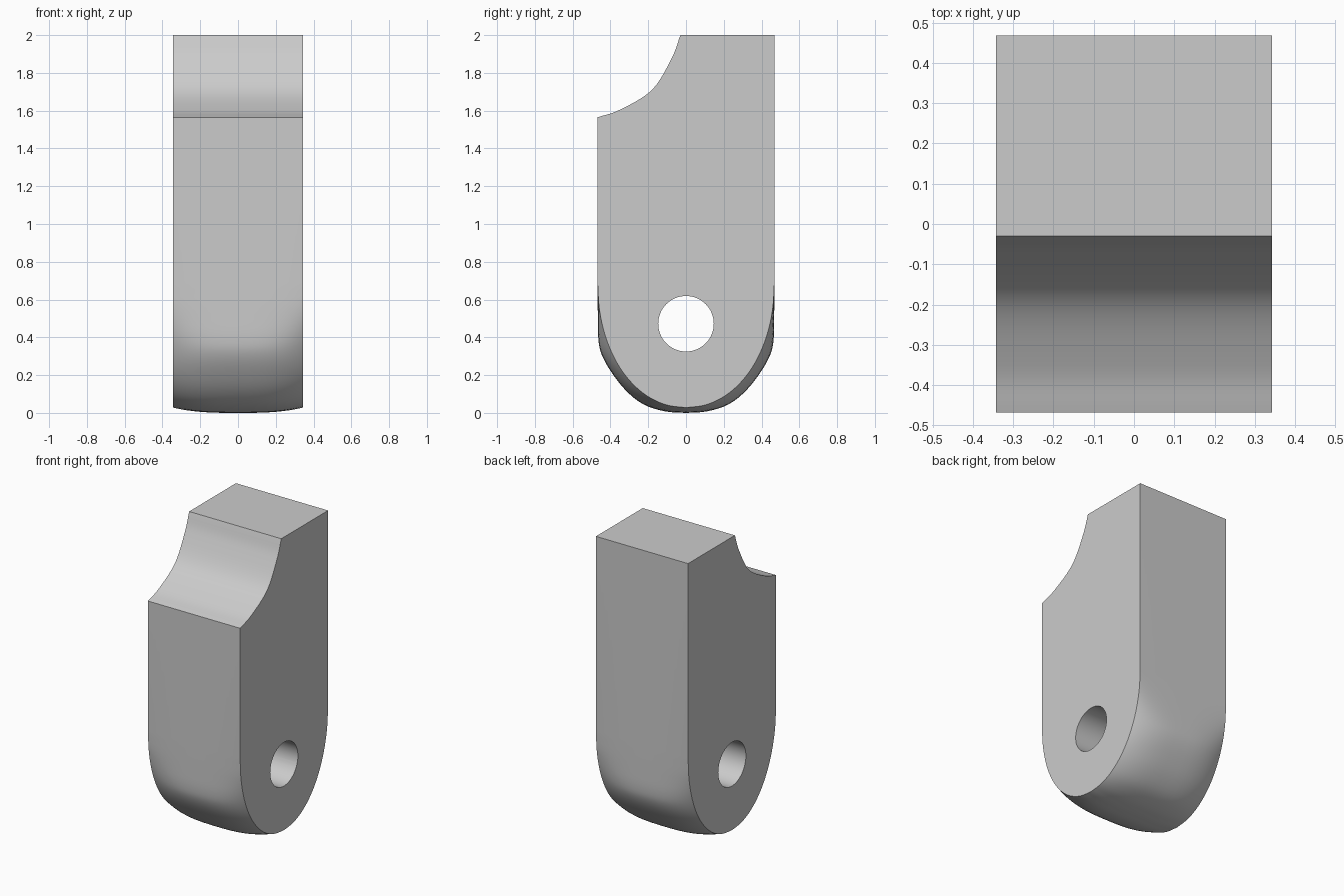
import bpy, bmesh, math
from mathutils import Vector

if "Cube" in bpy.data.objects:
    bpy.data.objects.remove(bpy.data.objects["Cube"])

W, D, H = 0.343, 0.468, 2.0   # half width, half depth, height


def spline(pts, steps):
    """Smooth curve through the given 2D points."""
    p = [Vector(q) for q in pts]
    p = [2 * p[0] - p[1]] + p + [2 * p[-1] - p[-2]]
    out = []
    for a, b, c, d in zip(p, p[1:], p[2:], p[3:]):
        for i in range(steps):
            t = i / steps
            out.append(0.5 * (2 * b + (c - a) * t + (2 * a - 5 * b + 4 * c - d) * t ** 2
                              + (3 * b - a - 3 * c + d) * t ** 3))
    return out + [p[-2]]


# Half outlines of the rounded foot: at the flat sides, and fuller at mid width
side_foot = spline([(D * math.sin(a) ** 0.97, 0.69 - 0.662 * math.cos(a) ** 0.97)
                    for a in [math.pi / 2 * i / 8 for i in range(8)]] + [(D, 0.69)], 4)
mid_foot = spline([(0, 0), (0.11, 0.008), (0.225, 0.045), (0.32, 0.12), (0.398, 0.22),
                   (0.447, 0.31), (0.464, 0.39), (0.467, 0.52), (D, 0.69)], 4)
# Concave notch at the upper front
notch = spline([(-D, 1.565), (-0.35, 1.605), (-0.18, 1.71), (-0.075, 1.88), (-0.03, H)], 6)


def section(x):
    k = abs(x / W) ** 3
    foot = [m.lerp(s, k) for m, s in zip(mid_foot, side_foot)]
    left = [Vector((-q.x, q.y)) for q in foot[1:]]
    return foot[::-1] + left + notch + [Vector((D, H))]


# Body: outlines lofted across the width
bm = bmesh.new()
N = 20
rings = []
for i in range(N + 1):
    x = -W * math.cos(math.pi * i / N)
    rings.append([bm.verts.new((x, q.x, q.y)) for q in section(x)])
n = len(rings[0])
for r, s in zip(rings, rings[1:]):
    for j in range(n):
        k = (j + 1) % n
        bm.faces.new((r[j], r[k], s[k], s[j]))
bm.faces.new(rings[0])
bm.faces.new(rings[-1])
bmesh.ops.recalc_face_normals(bm, faces=bm.faces)
mesh = bpy.data.meshes.new("body")
bm.to_mesh(mesh)
bm.free()
body = bpy.data.objects.new("body", mesh)
bpy.context.collection.objects.link(body)

# Pin hole through the foot
bpy.ops.mesh.primitive_cylinder_add(vertices=64, radius=0.147, depth=1,
                                    location=(0, 0, 0.472), rotation=(0, math.pi / 2, 0))
cutter = bpy.context.object
cutter.name = "pin_hole_cutter"
cutter.hide_render = True
mod = body.modifiers.new("pin_hole", 'BOOLEAN')
mod.operation = 'DIFFERENCE'
mod.solver = 'EXACT'
mod.object = cutter

bpy.ops.object.select_all(action='DESELECT')
body.select_set(True)
bpy.context.view_layer.objects.active = body
bpy.ops.object.modifier_apply(modifier=mod.name)
bpy.data.objects.remove(cutter)
bpy.ops.object.shade_smooth_by_angle(angle=math.radians(35))
